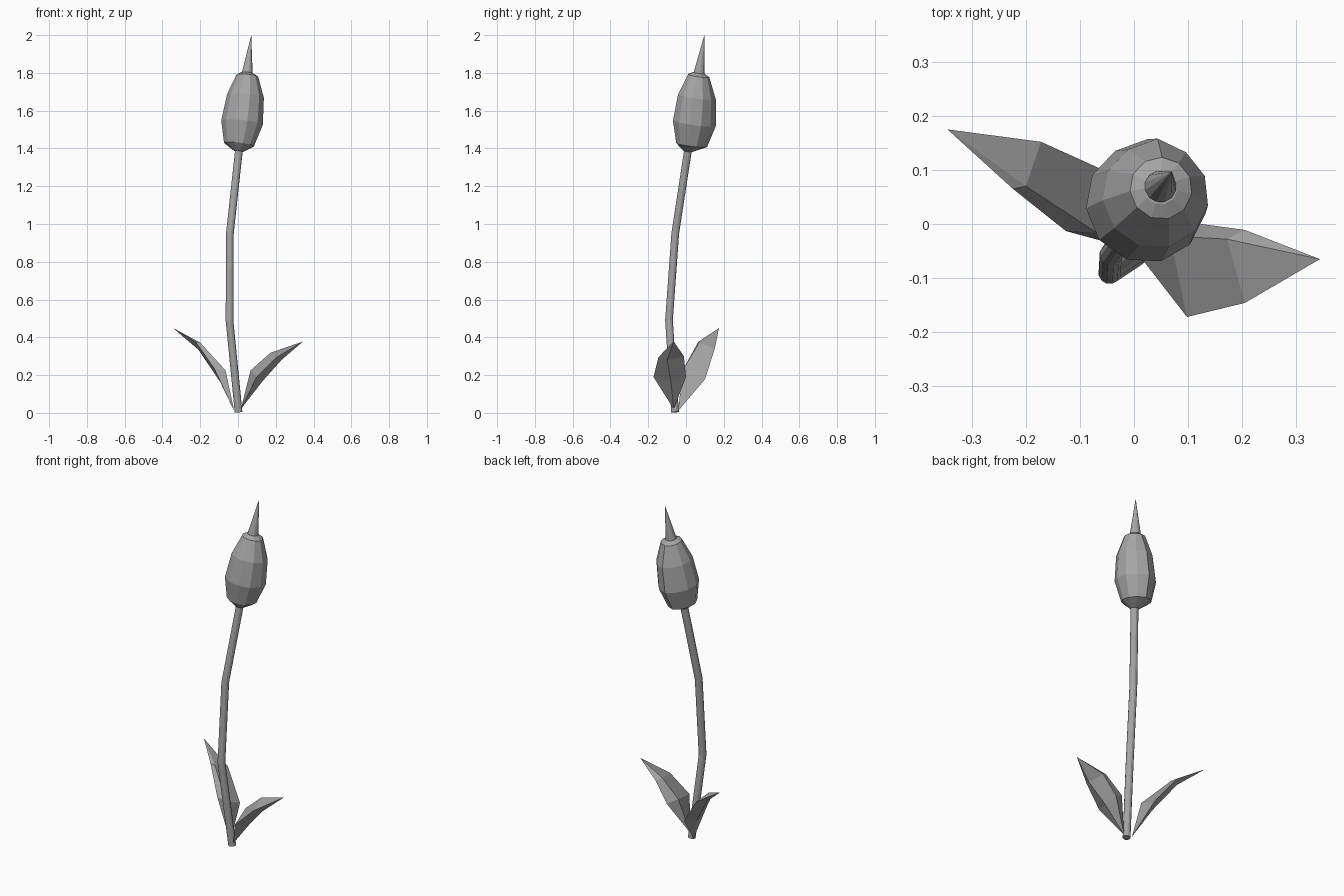
import bpy, bmesh, math
from mathutils import Vector

if "Cube" in bpy.data.objects:
    bpy.data.objects.remove(bpy.data.objects["Cube"])

grey = bpy.data.materials.new("dark_grey")
grey.diffuse_color = (0.38, 0.38, 0.38, 1)
grey.use_nodes = True
grey.node_tree.nodes["Principled BSDF"].inputs["Base Color"].default_value = grey.diffuse_color


def finish(bm, name):
    bmesh.ops.recalc_face_normals(bm, faces=bm.faces)
    mesh = bpy.data.meshes.new(name)
    bm.to_mesh(mesh)
    bm.free()
    mesh.materials.append(grey)
    obj = bpy.data.objects.new(name, mesh)
    bpy.context.collection.objects.link(obj)
    return obj


def ring_points(center, radius, axis, sides, phase):
    # circle of points across the given axis
    axis = Vector(axis).normalized()
    u = (Vector((1, 0, 0)) - axis * axis.x).normalized()
    v = axis.cross(u)
    points = []
    for i in range(sides):
        a = math.radians(phase) + math.tau * i / sides
        points.append(Vector(center) + radius * (u * math.cos(a) + v * math.sin(a)))
    return points


def loft(name, rings, start=None, end=None):
    # skin rings together; ends are capped or run to a point
    bm = bmesh.new()
    loops = [[bm.verts.new(p) for p in ring] for ring in rings]
    n = len(loops[0])
    for a, b in zip(loops, loops[1:]):
        for i in range(n):
            j = (i + 1) % n
            bm.faces.new((a[i], a[j], b[j], b[i]))
    for loop, tip in ((loops[0], start), (loops[-1], end)):
        if tip is None:
            bm.faces.new(loop)
        else:
            t = bm.verts.new(tip)
            for i in range(n):
                bm.faces.new((loop[i], loop[(i + 1) % n], t))
    return finish(bm, name)


# bent stem
path = [(0.003, -0.058, 0.004), (-0.045, -0.09, 0.49),
        (-0.043, -0.057, 0.95), (0.006, 0.012, 1.40)]
axes = [(-0.1, -0.07, 1), (-0.05, 0.0, 1), (0.05, 0.11, 1), (0.11, 0.15, 1)]
loft("stem", [ring_points(p, 0.021, a, 12, 15) for p, a in zip(path, axes)])

# seed head, leaning with the stem, with a slight seam ridge at the back
lean = (0.11, 0.14, 1)
profile = [((0.003, 0.010, 1.385), 0.025), ((0.006, 0.026, 1.42), 0.081),
           ((0.022, 0.039, 1.535), 0.112), ((0.040, 0.053, 1.675), 0.099),
           ((0.050, 0.066, 1.785), 0.058), ((0.049, 0.068, 1.800), 0.032)]
rings = [ring_points(c, r, lean, 11, 88) for c, r in profile]
for ring, (c, r) in list(zip(rings, profile))[1:4]:
    ring[0] = Vector(c) + (ring[0] - Vector(c)) * 1.07
loft("seed_head", rings)

# spike on top
loft("spike", [ring_points((0.048, 0.068, 1.79), 0.031, lean, 12, 15)],
     end=(0.070, 0.097, 2.0))

# leaves: folded blades given as (wide edge, ridge, narrow edge, underside)
leaves = {
    "left_leaf": ((-0.02, -0.042, 0.01), (-0.345, 0.175, 0.45),
                  [[(-0.057, 0.100, 0.177), (-0.066, -0.018, 0.225),
                    (-0.126, -0.013, 0.235), (-0.095, 0.035, 0.165)],
                   [(-0.172, 0.152, 0.340), (-0.200, 0.070, 0.372),
                    (-0.224, 0.065, 0.376), (-0.210, 0.105, 0.335)]]),
    "right_leaf": ((0.015, -0.065, 0.02), (0.344, -0.065, 0.378),
                   [[(0.098, -0.172, 0.190), (0.066, -0.022, 0.225),
                     (0.125, 0.000, 0.190), (0.130, -0.080, 0.168)],
                    [(0.205, -0.146, 0.295), (0.172, -0.028, 0.318),
                     (0.205, -0.011, 0.300), (0.230, -0.100, 0.280)]]),
}
for name, (base, tip, sections) in leaves.items():
    loft(name, sections, start=base, end=tip)
